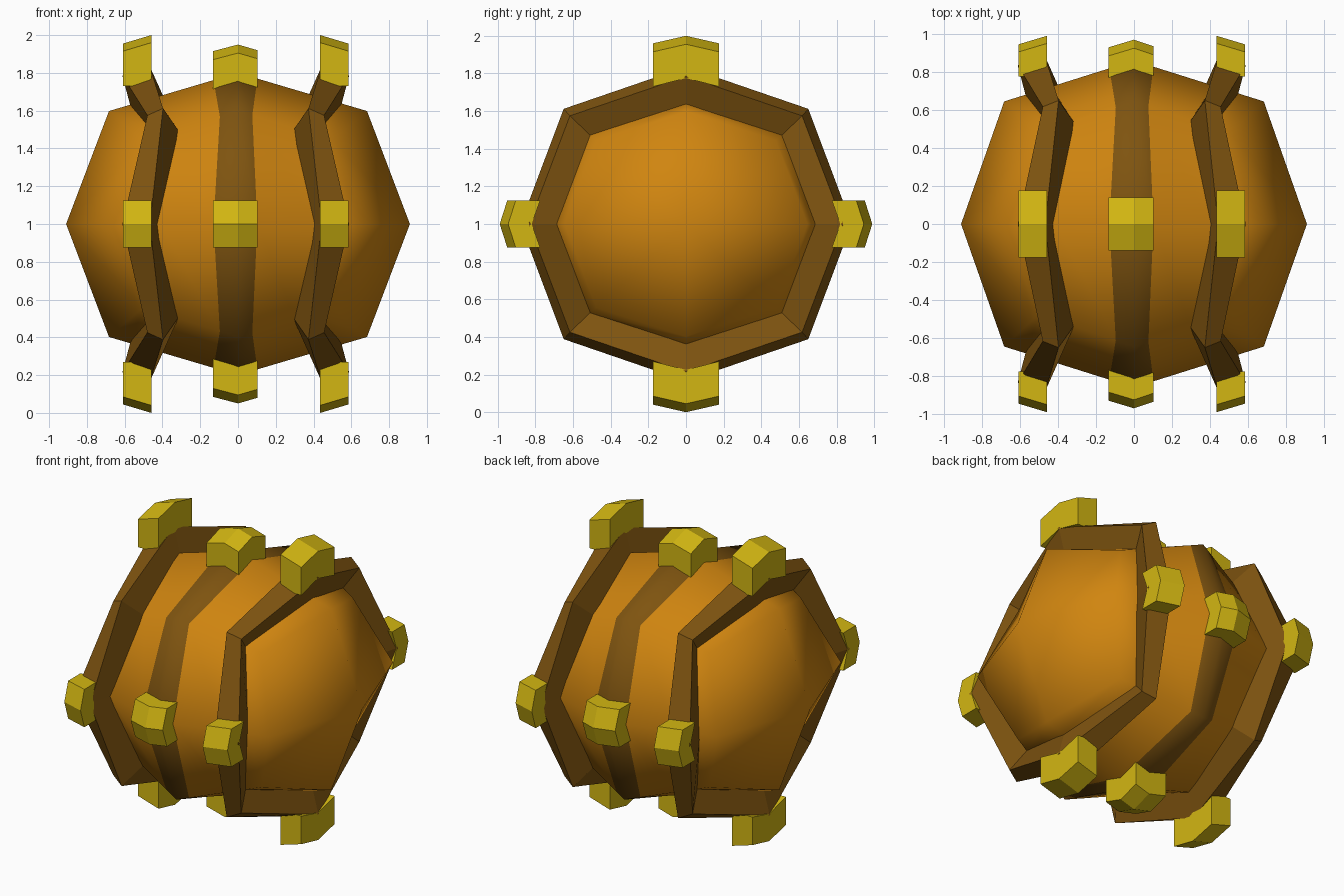
import bpy, bmesh
from mathutils import Vector

if "Cube" in bpy.data.objects:
    bpy.data.objects.remove(bpy.data.objects["Cube"])

CZ = 1.0        # height of the centre
SHIFT = -0.012  # bands sit slightly to the left


def material(name, col):
    m = bpy.data.materials.new(name)
    m.diffuse_color = (*col, 1)
    m.use_nodes = True
    m.node_tree.nodes["Principled BSDF"].inputs["Base Color"].default_value = m.diffuse_color
    return m


ORANGE = material("orange wood", (0.63, 0.235, 0.005))
BROWN = material("dark brown band", (0.21, 0.088, 0.005))
YELLOW = material("yellow stud", (0.65, 0.47, 0.006))

# the eight directions around the x axis, as signs for (y, z)
DIRS = [(1, 0), (1, 1), (0, 1), (-1, 1), (-1, 0), (-1, -1), (0, -1), (1, -1)]


def build(name, verts, faces, mats):
    me = bpy.data.meshes.new(name)
    me.from_pydata([tuple(v) for v in verts], [], faces)
    bm = bmesh.new()
    bm.from_mesh(me)
    bmesh.ops.recalc_face_normals(bm, faces=bm.faces)
    bm.to_mesh(me)
    bm.free()
    for m in mats:
        me.materials.append(m)
    ob = bpy.data.objects.new(name, me)
    bpy.context.collection.objects.link(ob)
    return ob


def smooth(ob, angle):
    bpy.ops.object.select_all(action='DESELECT')
    ob.select_set(True)
    bpy.context.view_layer.objects.active = ob
    bpy.ops.object.shade_smooth_by_angle(angle=angle)


def body_point(u, k):
    """Point on the rounded-cube body, u from -1 to 1 along x."""
    sy, sz = DIRS[k]
    a = abs(u)
    if sy and sz:
        return Vector((0.505 * u, sy * (0.645 - 0.167 * a), CZ + sz * (0.598 - 0.154 * a)))
    return Vector((0.683 * u, sy * (0.86 - 0.215 * a), CZ + sz * (0.80 - 0.202 * a)))


# body: rounded cube with a painted middle band
us = [-1, -0.82, -0.6, -0.19, 0, 0.15, 0.6, 0.82, 1]
verts = [body_point(u, k) for u in us for k in range(8)]
faces = []
for i in range(len(us) - 1):
    for k in range(8):
        n = (k + 1) % 8
        faces.append((i * 8 + k, i * 8 + n, i * 8 + 8 + n, i * 8 + 8 + k))
for sx, start in ((-1, 0), (1, 8 * (len(us) - 1))):
    verts.append(Vector((0.91 * sx, 0, CZ)))
    pole = len(verts) - 1
    for k in range(0, 8, 2):
        faces.append((pole, start + k, start + k + 1, start + (k + 2) % 8))
body = build("body", verts, faces, [ORANGE, BROWN])
for p in body.data.polygons:
    if 24 <= p.index < 40:
        p.material_index = 1
smooth(body, 1.0)


# raised side bands: four-point section swept round the body
def band_section(k):
    sy, sz = DIRS[k]
    if sy and sz:
        pts = [(0.30, 0.53, 0.49), (0.385, 0.65, 0.612), (0.468, 0.617, 0.575), (0.42, 0.50, 0.463)]
    else:
        pts = [(0.41, 0.70, 0.65), (0.455, 0.88, 0.835), (0.60, 0.835, 0.785), (0.555, 0.665, 0.615)]
    return [(x, sy * y, sz * z) for x, y, z in pts]


for side, sx in (("left", -1), ("right", 1)):
    verts = [(sx * x + SHIFT, y, CZ + z) for k in range(8) for x, y, z in band_section(k)]
    faces = []
    for k in range(8):
        n = (k + 1) % 8
        for j in range(3):
            faces.append((k * 4 + j, k * 4 + j + 1, n * 4 + j + 1, n * 4 + j))
    # closed underneath, hidden in the body
    faces += [(k * 4 + 3, k * 4, (k + 1) % 8 * 4, (k + 1) % 8 * 4 + 3) for k in range(8)]
    build(side + "_band", verts, faces, [BROWN])


# studs: blocks with a roof-shaped top, on the four sides of each band
def stud(name, k, xs, tops, w, drop, base, base_drop):
    sy, sz = DIRS[k]

    def place(x, t, r):
        return (x, sy * r + sz * t, CZ + sz * r + sy * t)

    n = len(xs)
    verts = [place(x, t, h - (drop if t else 0)) for x, h in zip(xs, tops) for t in (-w, 0, w)]
    verts += [place(x, t, base - (base_drop if t else 0)) for x in xs for t in (-w, 0, w)]
    o = 3 * n
    faces = []
    for i in range(n - 1):
        for j in range(2):
            a = i * 3 + j
            faces.append((a, a + 1, a + 4, a + 3))
            faces.append((o + a, o + a + 1, o + a + 4, o + a + 3))
        for j in (0, 2):
            a = i * 3 + j
            faces.append((a, a + 3, o + a + 3, o + a))
    for i in (0, n - 1):
        for j in range(2):
            a = i * 3 + j
            faces.append((a, a + 1, o + a + 1, o + a))
    build(name, verts, faces, [YELLOW])


for k, place_name in ((0, "back"), (2, "top"), (4, "front"), (6, "bottom")):
    vertical = k in (2, 6)
    w = 0.175 if vertical else 0.125
    for side, sx in (("left", -1), ("right", 1)):
        xs = [sx * 0.447 + SHIFT, sx * 0.597 + SHIFT]
        tops = [1.0, 0.955] if vertical else [0.99, 0.945]
        stud(f"{side}_{place_name}_stud", k, xs, tops, w, 0.04,
             0.775 if vertical else 0.82, 0.045)
    tops = [0.915, 0.95, 0.92] if vertical else [0.93, 0.97, 0.935]
    stud(f"middle_{place_name}_stud", k, [-0.133, 0, 0.103], tops,
         0.14 if vertical else 0.125, 0.045, 0.68, 0)
